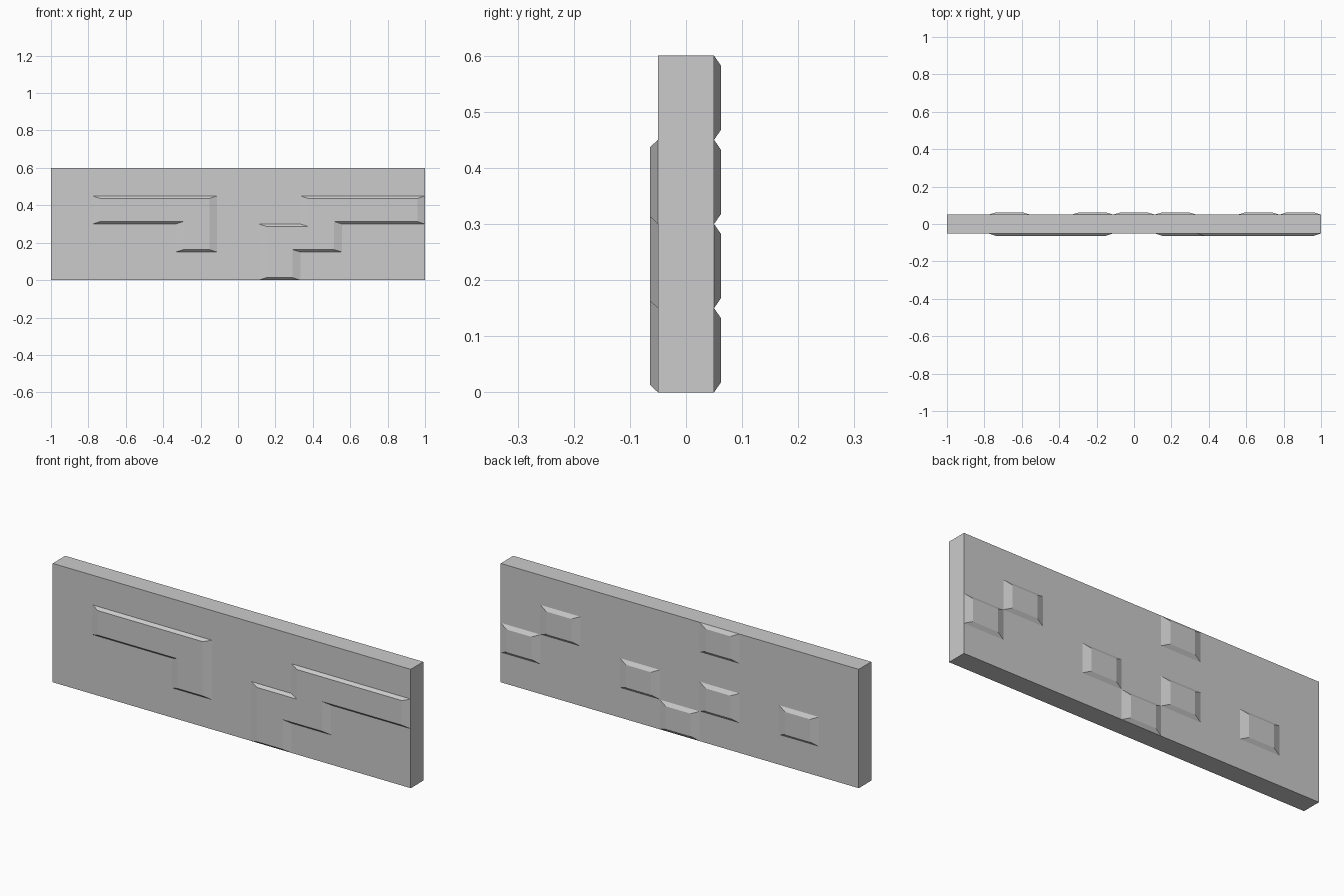
import bpy, bmesh

if "Cube" in bpy.data.objects:
    bpy.data.objects.remove(bpy.data.objects["Cube"])

COL, ROW = 2 / 9, 0.15      # wall grid: 9 columns x 4 rows
HALF = 0.05                 # half thickness of the wall


def sign(v):
    return (v > 0) - (v < 0)


def raised_panel(name, outline, side, height, inset_x, inset_z):
    """Chamfered relief over a counter-clockwise outline in grid cells; side -1 front, +1 back."""
    n = len(outline)
    bm = bmesh.new()
    base, top = [], []
    for i, (c, r) in enumerate(outline):
        prev, nxt = outline[i - 1], outline[(i + 1) % n]
        # inward direction comes from the two edges that meet here
        in_x = -sign(r - prev[1]) - sign(nxt[1] - r)
        in_z = sign(c - prev[0]) + sign(nxt[0] - c)
        x, z = -1 + c * COL, r * ROW
        base.append(bm.verts.new((x, side * HALF, z)))
        top.append(bm.verts.new((x + sign(in_x) * inset_x, side * (HALF + height),
                                 z + sign(in_z) * inset_z)))
    loops = [top] + [[base[i], base[(i + 1) % n], top[(i + 1) % n], top[i]] for i in range(n)]
    for loop in loops:
        bm.faces.new(loop if side < 0 else loop[::-1])
    mesh = bpy.data.meshes.new(name)
    bm.to_mesh(mesh)
    bm.free()
    bpy.context.collection.objects.link(bpy.data.objects.new(name, mesh))


# Wall slab
bpy.ops.mesh.primitive_cube_add(size=1, location=(0, 0, 0.3))
wall = bpy.context.object
wall.name = "wall_slab"
wall.scale = (2, 2 * HALF, 0.6)
bpy.ops.object.transform_apply(location=False, rotation=False, scale=True)

# Stepped reliefs on the front
raised_panel("front_relief_left",
             [(1, 2), (3, 2), (3, 1), (4, 1), (4, 3), (1, 3)],
             -1, 0.014, 0.041, 0.013)
raised_panel("front_relief_right",
             [(5, 0), (6, 0), (6, 1), (7, 1), (7, 2), (9, 2), (9, 3), (6, 3), (6, 2), (5, 2)],
             -1, 0.014, 0.041, 0.013)

# Single raised blocks on the back
for c, r in [(1, 1), (3, 1), (3, 3), (4, 0), (5, 1), (7, 2), (8, 1)]:
    raised_panel("back_block", [(c, r), (c + 1, r), (c + 1, r + 1), (c, r + 1)],
                 1, 0.0125, 0.041, 0.018)
